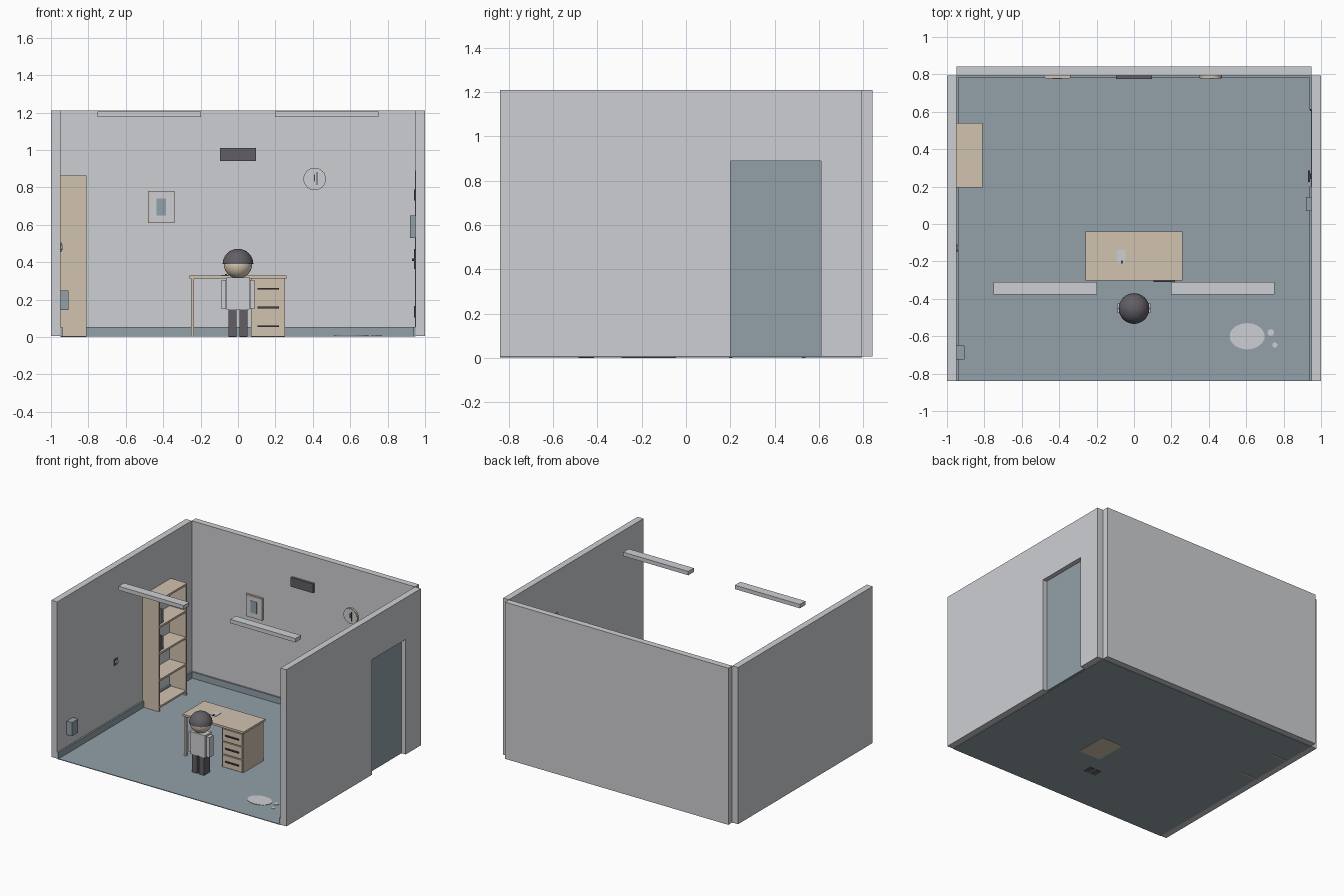
import bpy, math


def mat(name, r, g, b):
    def lin(c):
        c /= 255
        return c / 12.92 if c <= 0.04045 else ((c + 0.055) / 1.055) ** 2.4
    m = bpy.data.materials.new(name)
    m.diffuse_color = (lin(r), lin(g), lin(b), 1)
    return m


PALE = mat("pale_grey", 206, 207, 211)
BLUE = mat("blue_grey", 146, 160, 169)
TAN = mat("light_wood", 209, 194, 175)
SKIN = mat("skin", 222, 207, 182)
DARK = mat("charcoal", 98, 95, 101)
INK = mat("dark_metal", 70, 68, 76)


def finish(name, m):
    o = bpy.context.object
    o.name = name
    o.data.materials.clear()
    o.data.materials.append(m)
    return o


def box(name, m, x0, x1, y0, y1, z0, z1):
    bpy.ops.mesh.primitive_cube_add(size=1, location=((x0 + x1) / 2, (y0 + y1) / 2, (z0 + z1) / 2))
    o = finish(name, m)
    o.scale = (x1 - x0, y1 - y0, z1 - z0)
    bpy.ops.object.transform_apply(location=False, rotation=False, scale=True)
    return o


def disc(name, m, loc, r, depth, rot=(0, 0, 0), sides=32, stretch=1):
    bpy.ops.mesh.primitive_cylinder_add(vertices=sides, radius=r, depth=depth, location=loc, rotation=rot)
    o = finish(name, m)
    o.scale = (1, stretch, 1)
    return o


# Room shell: floor, walls, doorway
B = 0.005
box("floor", BLUE, -0.95, 0.95, -0.84, 0.795, 0.002, 0.007)
box("left_wall", PALE, -1, -0.95, -0.84, 0.795, B, 1.21)
box("back_wall", PALE, -0.95, 0.95, 0.795, 0.843, B, 1.21)
box("right_wall_front", PALE, 0.95, 1, -0.84, 0.20, B, 1.21)
box("right_wall_back", PALE, 0.95, 1, 0.61, 0.795, B, 1.21)
box("right_wall_lintel", PALE, 0.95, 1, 0.20, 0.61, 0.89, 1.21)

# Skirting boards
box("left_skirting", BLUE, -0.95, -0.938, -0.84, 0.795, B, 0.055)
box("back_skirting", BLUE, -0.938, 0.938, 0.783, 0.795, B, 0.055)
box("right_skirting_front", BLUE, 0.938, 0.95, -0.84, 0.20, B, 0.055)
box("right_skirting_back", BLUE, 0.938, 0.95, 0.61, 0.795, B, 0.055)

# Door with hinges and handle
box("door", BLUE, 0.947, 0.965, 0.20, 0.61, B, 0.89)
for z in (0.135, 0.76):
    box("door_hinge", INK, 0.941, 0.95, 0.603, 0.615, z - 0.03, z + 0.03)
box("door_handle_plate", INK, 0.941, 0.948, 0.24, 0.27, 0.365, 0.47)
box("door_handle", INK, 0.93, 0.942, 0.225, 0.285, 0.408, 0.42)

# Wall boxes and light switch
box("right_wall_box", BLUE, 0.92, 0.95, 0.07, 0.145, 0.53, 0.65)
box("left_wall_box", BLUE, -0.95, -0.905, -0.725, -0.65, 0.145, 0.25)
box("switch_plate", DARK, -0.95, -0.945, -0.15, -0.11, 0.455, 0.505)
disc("switch_knob", PALE, (-0.943, -0.13, 0.48), 0.015, 0.012, (0, math.pi / 2, 0), 16)

# Ceiling lamps
for s in (-1, 1):
    box("ceiling_lamp", PALE, s * 0.475 - 0.277, s * 0.475 + 0.277, -0.377, -0.31, 1.177, 1.207)

# Bookcase, open towards the room
box("bookcase_near_side", TAN, -0.95, -0.81, 0.195, 0.21, 0, 0.865)
box("bookcase_far_side", TAN, -0.95, -0.81, 0.525, 0.54, 0, 0.865)
for i in range(5):
    z = 0.03 + i * 0.205
    box("bookcase_shelf", TAN, -0.95, -0.811, 0.21, 0.525, z, z + 0.015)
for z, colours in ((0.455, (BLUE, DARK, BLUE)), (0.66, (DARK, BLUE, BLUE))):
    for i, m in enumerate(colours):
        y = 0.212 + i * 0.024
        box("book", m, -0.93, -0.83, y, y + 0.022, z, z + 0.10 + 0.012 * (i % 2))

# Picture, wall panel and clock on the back wall
box("picture_frame", TAN, -0.48, -0.34, 0.78, 0.795, 0.61, 0.78)
box("picture_sheet", PALE, -0.474, -0.346, 0.778, 0.781, 0.616, 0.774)
box("picture_shape", BLUE, -0.435, -0.385, 0.775, 0.779, 0.65, 0.74)
box("wall_panel", DARK, -0.095, 0.095, 0.775, 0.795, 0.94, 1.01)
UP = (math.pi / 2, 0, 0)
disc("clock_case", TAN, (0.41, 0.788, 0.845), 0.06, 0.014, UP)
disc("clock_face", PALE, (0.41, 0.780, 0.845), 0.057, 0.004, UP)
box("clock_long_hand", INK, 0.419, 0.425, 0.774, 0.779, 0.812, 0.882)
box("clock_short_hand", INK, 0.406, 0.411, 0.774, 0.779, 0.832, 0.868)

# Desk with drawers, paper and pen
box("desk_top", TAN, -0.26, 0.26, -0.303, -0.04, 0.312, 0.328)
for y in (-0.295, -0.06):
    box("desk_leg", TAN, -0.252, -0.236, y, y + 0.016, B, 0.312)
box("drawer_cabinet", TAN, 0.07, 0.25, -0.292, -0.045, 0, 0.312)
for z in (0.012, 0.112, 0.212):
    box("drawer_front", TAN, 0.077, 0.243, -0.30, -0.291, z, z + 0.092)
    box("drawer_handle", INK, 0.105, 0.22, -0.31, -0.299, z + 0.042, z + 0.051)
box("paper", PALE, -0.09, -0.045, -0.205, -0.14, 0.328, 0.331)
box("pen", INK, -0.07, -0.06, -0.21, -0.195, 0.328, 0.336)

# Standing figure
for s in (-1, 1):
    box("leg", DARK, s * 0.0295 - 0.0215, s * 0.0295 + 0.0215, -0.485, -0.415, 0, 0.15)
    box("arm", PALE, s * 0.0765 - 0.0125, s * 0.0765 + 0.0125, -0.475, -0.425, 0.15, 0.305)
box("torso", PALE, -0.062, 0.062, -0.49, -0.41, 0.147, 0.318)


def ball(name, m, r):
    bpy.ops.mesh.primitive_uv_sphere_add(segments=32, ring_count=16, radius=r, location=(0, -0.452, 0.39))
    return finish(name, m)


ball("head", SKIN, 0.076)
bpy.ops.object.shade_smooth_by_angle()
hair = ball("hair", DARK, 0.082)
for v in hair.data.vertices:  # flatten the lower half to a cap
    v.co.z = max(v.co.z, 0)
bpy.ops.object.shade_smooth_by_angle()

# Puddle on the floor
disc("puddle", PALE, (0.605, -0.60, 0.0085), 0.094, 0.003, sides=18, stretch=0.75)
disc("puddle_drop", PALE, (0.732, -0.58, 0.0085), 0.018, 0.003, sides=10)
disc("puddle_small_drop", PALE, (0.753, -0.647, 0.0085), 0.014, 0.003, sides=10)
